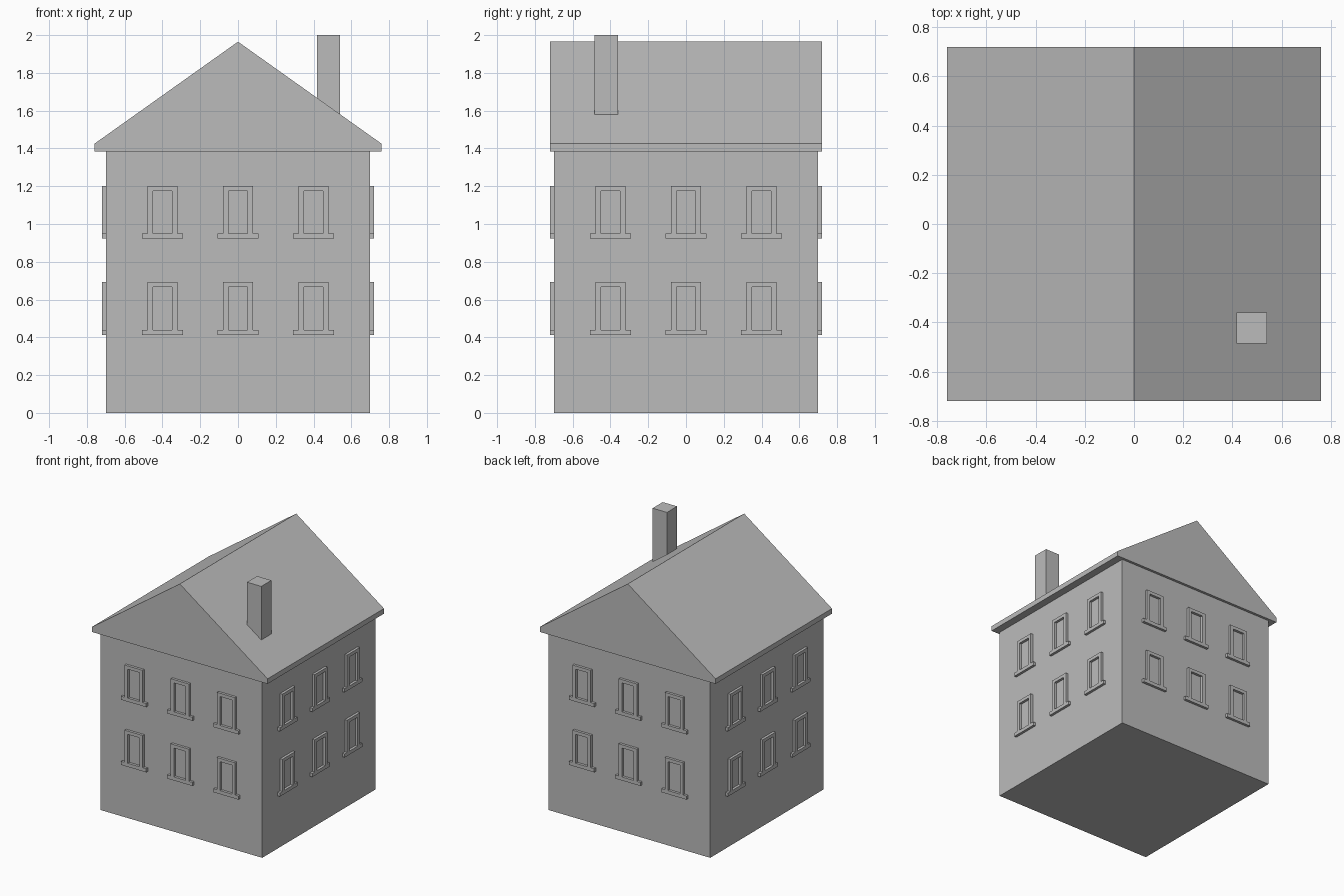
import bpy
import bmesh
from math import pi
from mathutils import Matrix, Vector

cube = bpy.data.objects.get("Cube")
if cube:
    bpy.data.objects.remove(cube, do_unlink=True)

# One plain plaster colour for the whole house
plaster = bpy.data.materials.new("plain_grey")
plaster.use_nodes = True
colour = (0.5, 0.5, 0.5, 1)
plaster.diffuse_color = colour
plaster.node_tree.nodes["Principled BSDF"].inputs["Base Color"].default_value = colour


def prism(name, outline, y0, y1):
    """Mesh made by extruding an (x, z) outline from y0 to y1."""
    bm = bmesh.new()
    face = bm.faces.new([bm.verts.new((x, y0, z)) for x, z in outline])
    new = bmesh.ops.extrude_face_region(bm, geom=[face])["geom"]
    verts = [v for v in new if isinstance(v, bmesh.types.BMVert)]
    bmesh.ops.translate(bm, verts=verts, vec=(0, y1 - y0, 0))
    bmesh.ops.recalc_face_normals(bm, faces=bm.faces)
    mesh = bpy.data.meshes.new(name)
    bm.to_mesh(mesh)
    bm.free()
    mesh.materials.append(plaster)
    return mesh


def place(name, mesh, matrix=Matrix()):
    obj = bpy.data.objects.new(name, mesh)
    bpy.context.collection.objects.link(obj)
    obj.matrix_world = matrix
    return obj


def rect(x0, x1, z0, z1):
    return [(x0, z0), (x1, z0), (x1, z1), (x0, z1)]


WALL = 0.7
EAVE = 1.385

# Body, gabled roof with overhanging eaves, chimney
place("walls", prism("walls", rect(-WALL, WALL, 0, EAVE), -WALL, WALL))
gable = [(-0.76, EAVE), (0.76, EAVE), (0.76, 1.425), (0, 1.965), (-0.76, 1.425)]
place("roof", prism("roof", gable, -0.72, 0.72))
place("chimney", prism("chimney", rect(0.417, 0.541, 1.5, 2.0), -0.485, -0.36))

# Window surround open at the bottom, standing on a wider sill
surround = [(-0.079, 0), (-0.079, 0.252), (0.079, 0.252), (0.079, 0),
            (0.051, 0), (0.051, 0.226), (-0.051, 0.226), (-0.051, 0)]
frame_mesh = prism("window_frame", surround, -0.02, 0.005)
sill_mesh = prism("window_sill", rect(-0.109, 0.109, -0.028, 0), -0.02, 0.005)

# Two rows of three windows on each of the four walls
for turn, side in enumerate(("front", "left", "back", "right")):
    spin = Matrix.Rotation(turn * pi / 2, 4, "Z")
    for floor, z in (("lower", 0.44), ("upper", 0.95)):
        for i, x in enumerate((-0.4, 0, 0.4)):
            spot = spin @ Matrix.Translation(Vector((x, -WALL, z)))
            place(f"{side}_{floor}_window_frame_{i + 1}", frame_mesh, spot)
            place(f"{side}_{floor}_window_sill_{i + 1}", sill_mesh, spot)
